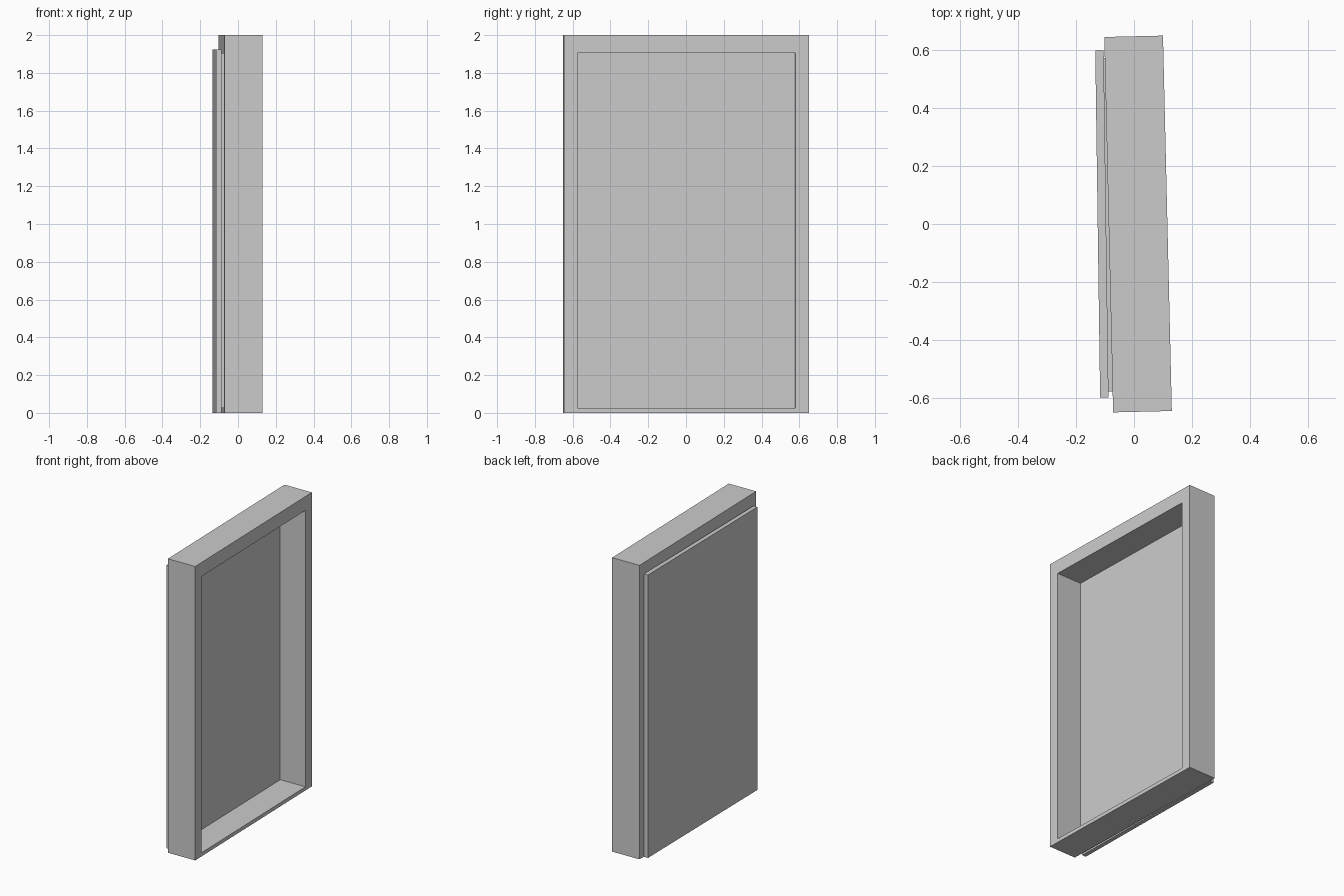
import bpy, bmesh
from math import radians

if "Cube" in bpy.data.objects:
    bpy.data.objects.remove(bpy.data.objects["Cube"])


def finish(bm, name, loc, angle):
    bmesh.ops.recalc_face_normals(bm, faces=bm.faces)
    me = bpy.data.meshes.new(name)
    bm.to_mesh(me)
    bm.free()
    ob = bpy.data.objects.new(name, me)
    ob.location = loc
    ob.rotation_euler.z = radians(angle)
    bpy.context.collection.objects.link(ob)
    return ob


def rect(bm, x, half_w, z0, z1):
    return [bm.verts.new((x, y, z)) for y, z in
            ((-half_w, z0), (half_w, z0), (half_w, z1), (-half_w, z1))]


def slab(name, x0, x1, half_w, z0, z1, loc, angle):
    bm = bmesh.new()
    a, b = rect(bm, x0, half_w, z0, z1), rect(bm, x1, half_w, z0, z1)
    bm.faces.new(a)
    bm.faces.new(b)
    for i in range(4):
        j = (i + 1) % 4
        bm.faces.new((a[i], a[j], b[j], b[i]))
    return finish(bm, name, loc, angle)


FRAME_LOC, FRAME_TURN = (0.014, 0, 0), 1.35
DEPTH = 0.1015
OPENING = (0.577, 0.025, 1.905)

# Deep rectangular frame with a through opening
bm = bmesh.new()
loops = [rect(bm, -DEPTH, 0.649, 0, 2), rect(bm, DEPTH, 0.649, 0, 2),
         rect(bm, DEPTH, *OPENING), rect(bm, -DEPTH, *OPENING)]
for k in range(4):
    a, b = loops[k], loops[(k + 1) % 4]
    for i in range(4):
        j = (i + 1) % 4
        bm.faces.new((a[i], a[j], b[j], b[i]))
finish(bm, "frame", FRAME_LOC, FRAME_TURN)

# Panel filling the opening, standing slightly proud of the frame's back
slab("inner_panel", -0.117, -0.085, *OPENING, FRAME_LOC, FRAME_TURN)

# Thin backing board, turned a little less than the frame
slab("back_board", -0.0145, 0.0145, 0.6, 0, 1.925, (-0.111, 0, 0), 0.8)
